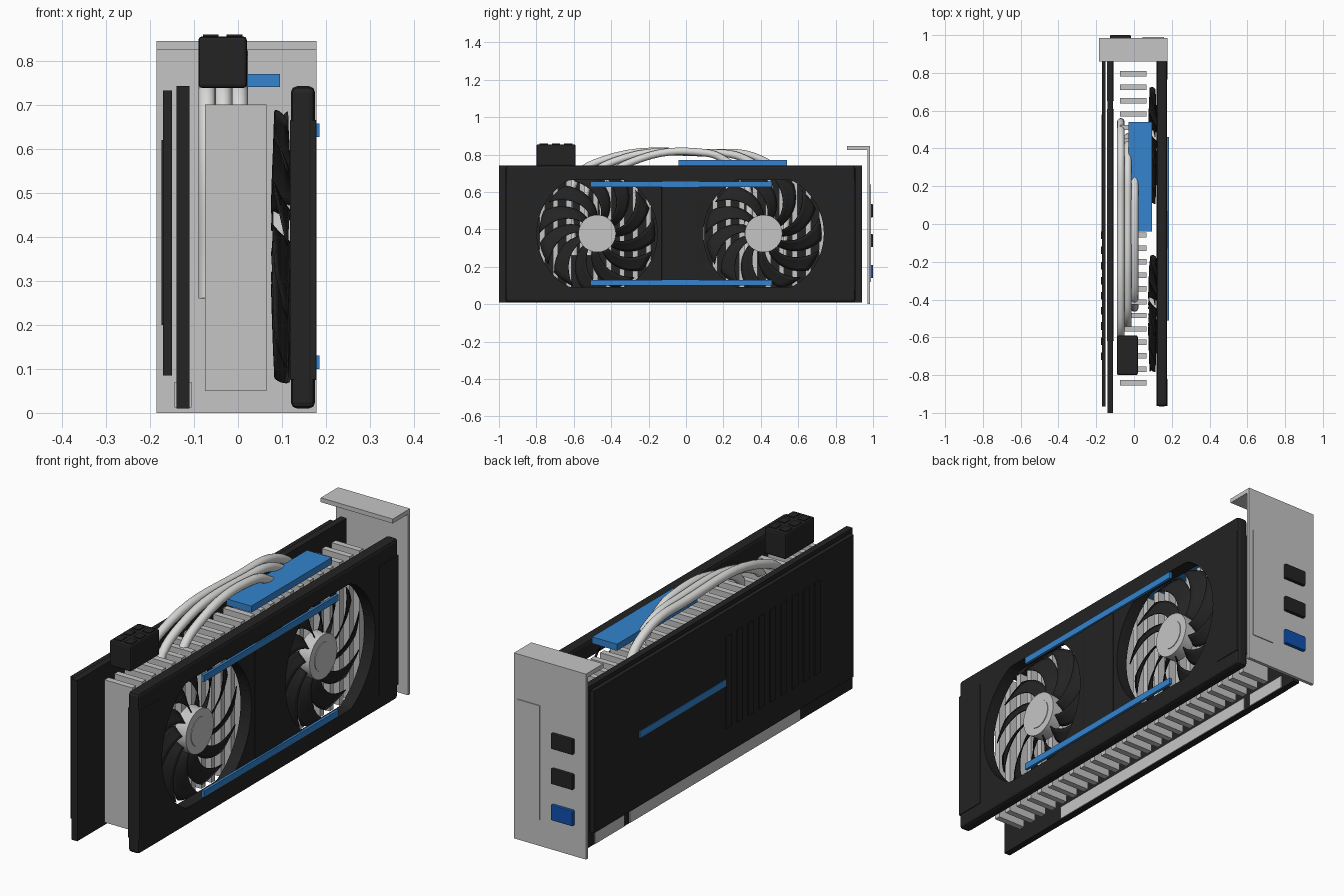
import bpy, bmesh, math

if "Cube" in bpy.data.objects:
    bpy.data.objects.remove(bpy.data.objects["Cube"], do_unlink=True)


def material(name, r, g, b):
    m = bpy.data.materials.new(name)
    m.use_nodes = True
    m.diffuse_color = (r, g, b, 1)
    m.node_tree.nodes["Principled BSDF"].inputs["Base Color"].default_value = (r, g, b, 1)
    return m


black = material("matte black", 0.017, 0.017, 0.017)
metal = material("grey metal", 0.56, 0.56, 0.56)
pipe_metal = material("pale metal", 0.7, 0.7, 0.69)
blue = material("accent blue", 0.033, 0.23, 0.62)
port_blue = material("port blue", 0.005, 0.08, 0.43)


def add(name, bm, mat, smooth=False):
    bmesh.ops.recalc_face_normals(bm, faces=bm.faces)
    me = bpy.data.meshes.new(name)
    bm.to_mesh(me)
    bm.free()
    me.materials.append(mat)
    ob = bpy.data.objects.new(name, me)
    bpy.context.collection.objects.link(ob)
    bpy.ops.object.select_all(action="DESELECT")
    ob.select_set(True)
    bpy.context.view_layer.objects.active = ob
    if smooth:
        bpy.ops.object.shade_smooth_by_angle()
    return ob


def box(name, x, y, z, mat, bevel=0):
    """Box from (low, high) ranges on each axis."""
    bm = bmesh.new()
    bmesh.ops.create_cube(bm, size=1)
    for v in bm.verts:
        v.co = [(a + b) / 2 + c * (b - a) for (a, b), c in zip((x, y, z), v.co)]
    if bevel:
        bmesh.ops.bevel(bm, geom=bm.edges[:], offset=bevel, segments=2,
                        profile=0.5, affect="EDGES")
    return add(name, bm, mat)


def prism(name, x, outline, mat, smooth=False):
    """Extrude a (y, z) outline along x."""
    bm = bmesh.new()
    f = bm.faces.new([bm.verts.new((x[0], y, z)) for y, z in outline])
    ext = bmesh.ops.extrude_face_region(bm, geom=[f])["geom"]
    for v in ext:
        if isinstance(v, bmesh.types.BMVert):
            v.co.x = x[1]
    return add(name, bm, mat, smooth)


def circle(cy, cz, r, n=48, half_height=9):
    pts = []
    for i in range(n):
        a = math.tau * i / n
        dz = max(-half_height, min(half_height, r * math.sin(a)))
        pts.append((cy + r * math.cos(a), cz + dz))
    return pts


FANS = {"front": -0.475, "rear": 0.415}
FAN_Z = 0.378

# Circuit board with edge contacts on both faces
box("circuit_board", (-0.14, -0.11), (-1, 0.94), (0.01, 0.742), black)
for side, x in (("outer", (-0.144, -0.14)), ("inner", (-0.11, -0.106))):
    box(side + "_contacts_long", x, (-0.62, 0.61), (0.012, 0.07), metal)
    box(side + "_contacts_short", x, (0.65, 0.86), (0.012, 0.07), metal)

# Backplate with ribs and accent stripe
box("backplate", (-0.17, -0.15), (-0.965, 0.905), (0.085, 0.732), black)
for i in range(9):
    y = -0.72 + i * 0.08
    box("backplate_rib", (-0.174, -0.17), (y, y + 0.04), (0.2, 0.62), black)
box("backplate_stripe", (-0.173, -0.17), (-0.08, 0.58), (0.395, 0.425), blue)

# Heatsink fins
for i in range(24):
    y = -0.84 + i * 0.0711
    box("heatsink_fin", (-0.075, 0.065), (y - 0.014, y + 0.014), (0.05, 0.7), metal)

# Heat pipes arching over the fins
for x, y0, y1 in ((-0.07, -0.6, 0.52), (-0.033, -0.52, 0.44), (0.003, -0.42, 0.32)):
    cu = bpy.data.curves.new("heat_pipe", "CURVE")
    cu.dimensions = "3D"
    cu.bevel_depth = 0.02
    cu.bevel_resolution = 4
    cu.use_fill_caps = True
    cu.resolution_u = 8
    sp = cu.splines.new("BEZIER")
    path = [(y0, 0.26), (y0 + 0.01, 0.67), (y0 + 0.14, 0.765), (0.1, 0.81),
            (y1 - 0.12, 0.775), (y1 - 0.01, 0.67), (y1, 0.26)]
    sp.bezier_points.add(len(path) - 1)
    for p, (y, z) in zip(sp.bezier_points, path):
        p.co = (x, y, z)
        p.handle_left_type = p.handle_right_type = "AUTO"
    cu.materials.append(pipe_metal)
    bpy.context.collection.objects.link(bpy.data.objects.new("heat_pipe", cu))

# Top accent block and power connector with sockets
box("top_block", (-0.03, 0.095), (-0.04, 0.54), (0.74, 0.77), blue)
box("power_connector", (-0.09, 0.02), (-0.8, -0.59), (0.738, 0.855), black, 0.008)
for x in (-0.062, -0.008):
    for y in (-0.76, -0.695, -0.63):
        box("power_socket", (x - 0.018, x + 0.018), (y - 0.022, y + 0.022),
            (0.853, 0.859), black)

# Fan shroud with two openings
shroud = box("shroud", (0.12, 0.175), (-0.965, 0.905), (0.01, 0.742), black, 0.014)
for cy in FANS.values():
    cutter = prism("cutter", (0.05, 0.25), circle(cy, FAN_Z, 0.322, 64, 0.287), black)
    cutter.hide_render = True
    bpy.context.view_layer.objects.active = shroud
    mod = shroud.modifiers.new("opening", "BOOLEAN")
    mod.operation = "DIFFERENCE"
    mod.solver = "EXACT"
    mod.object = cutter
    bpy.ops.object.modifier_apply(modifier=mod.name)
    bpy.data.objects.remove(cutter, do_unlink=True)

# Raised shroud panels and accent bars
for name, y in (("front_panel", (-0.963, -0.82)), ("rear_panel", (0.765, 0.903))):
    box(name, (0.118, 0.178), y, (0.075, 0.665), black, 0.002)
box("centre_panel", (0.17, 0.178), (-0.13, 0.07), (0.13, 0.66), black, 0.002)
for z in (0.1, 0.627):
    box("accent_bar", (0.173, 0.185), (-0.51, 0.46), (z, z + 0.03), blue)

# Fans: hub, cap and swept blades
BLADES, RINGS, CHORD = 11, 8, 4
for name, cy in FANS.items():
    prism(name + "_fan_hub", (0.08, 0.14), circle(cy, FAN_Z, 0.1), metal, True)
    prism(name + "_fan_cap", (0.14, 0.143), circle(cy, FAN_Z, 0.065), metal, True)
    bm = bmesh.new()
    for b in range(BLADES):
        grid = []
        for i in range(RINGS + 1):
            t = i / RINGS
            r = 0.09 + 0.22 * t
            row = []
            for j in range(CHORD + 1):
                s = j / CHORD - 0.5
                a = math.tau * b / BLADES + 0.65 * t ** 1.3 + s * (0.34 + 0.06 * t)
                x = 0.1 + s * 0.046 * (1 - 0.4 * t)
                row.append(bm.verts.new((x, cy + r * math.cos(a), FAN_Z + r * math.sin(a))))
            grid.append(row)
        for lo, hi in zip(grid, grid[1:]):
            for j in range(CHORD):
                bm.faces.new((lo[j], lo[j + 1], hi[j + 1], hi[j]))
    blades = add(name + "_fan_blades", bm, black, True)
    blades.modifiers.new("thickness", "SOLIDIFY").thickness = 0.004

# Mounting bracket with flange, vent panel and ports
box("bracket", (-0.185, 0.178), (0.97, 0.985), (0, 0.845), metal)
box("bracket_flange", (-0.185, 0.178), (0.86, 0.985), (0.825, 0.845), metal)
box("vent_panel", (0.046, 0.158), (0.984, 0.989), (0.12, 0.64), metal)
for z, mat in ((0.5, black), (0.34, black), (0.175, port_blue)):
    box("port", (-0.127, -0.017), (0.98, 1.0), (z - 0.035, z + 0.035), mat, 0.004)
